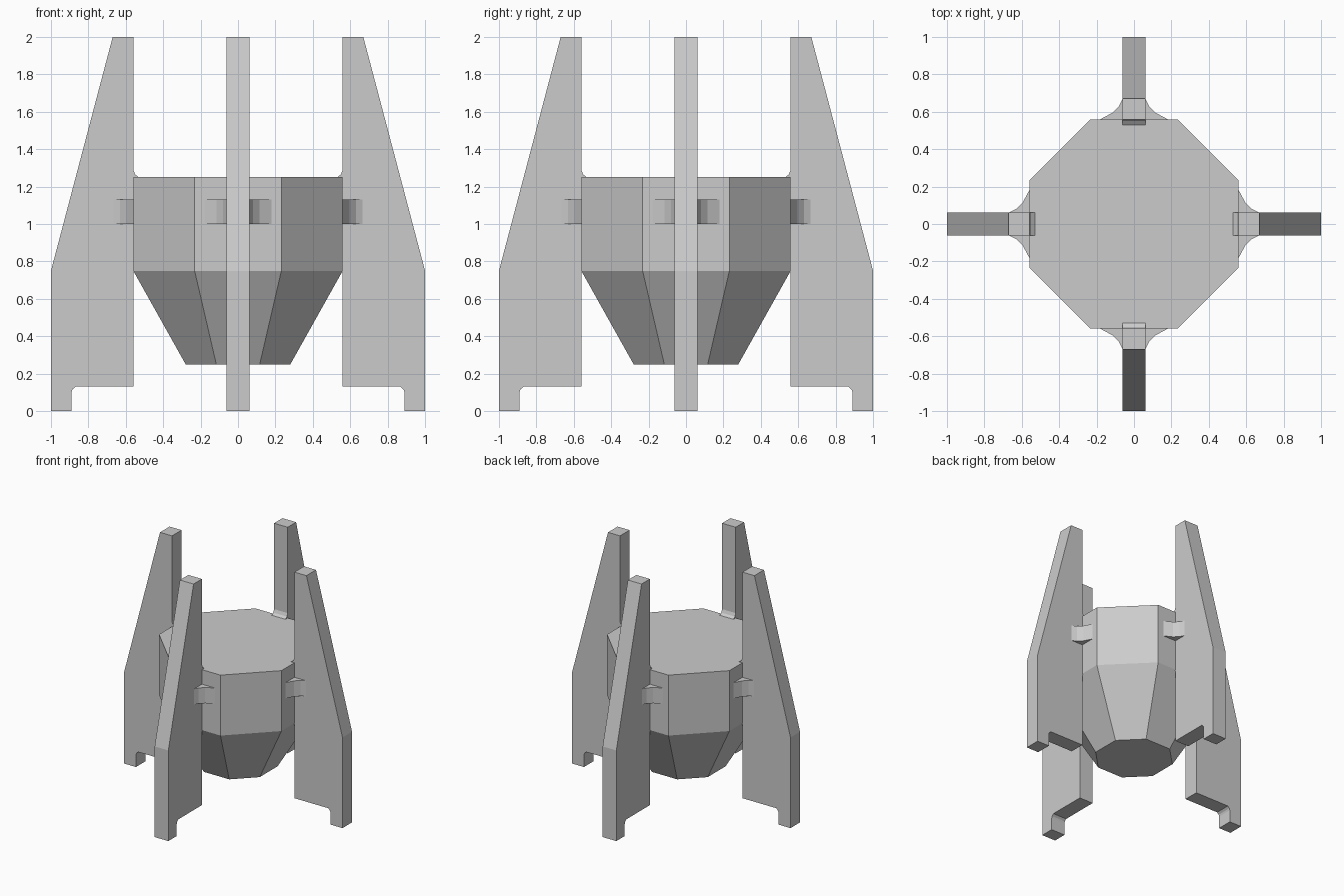
import bpy, bmesh, math
from mathutils import Matrix

if "Cube" in bpy.data.objects:
    bpy.data.objects.remove(bpy.data.objects["Cube"])


def finish(name, bm, angle=0.0):
    """Turn a bmesh into a named object, spun about the z axis."""
    bmesh.ops.transform(bm, matrix=Matrix.Rotation(angle, 4, 'Z'), verts=bm.verts)
    bmesh.ops.recalc_face_normals(bm, faces=bm.faces)
    mesh = bpy.data.meshes.new(name)
    bm.to_mesh(mesh)
    bm.free()
    obj = bpy.data.objects.new(name, mesh)
    bpy.context.collection.objects.link(obj)
    return obj


def prism(name, points, offset, angle):
    """Extrude a closed profile of 3D points by offset."""
    bm = bmesh.new()
    face = bm.faces.new([bm.verts.new(p) for p in points])
    ext = bmesh.ops.extrude_face_region(bm, geom=[face], use_keep_orig=True)
    moved = [v for v in ext['geom'] if isinstance(v, bmesh.types.BMVert)]
    bmesh.ops.translate(bm, vec=offset, verts=moved)
    return finish(name, bm, angle)


# Octagonal hull: (half width across flats, height) for each ring
bm = bmesh.new()
rings = []
for half, z in ((0.28, 0.25), (0.56, 0.75), (0.56, 1.25)):
    r = half / math.cos(math.pi / 8)
    rings.append([bm.verts.new((r * math.cos((i + 0.5) * math.pi / 4),
                                r * math.sin((i + 0.5) * math.pi / 4), z))
                  for i in range(8)])
for low, high in zip(rings, rings[1:]):
    for i in range(8):
        j = (i + 1) % 8
        bm.faces.new((low[i], low[j], high[j], high[i]))
bm.faces.new(rings[0])
bm.faces.new(rings[-1])
finish("hull", bm)

# Fin outline with a foot at the outer bottom corner and a small fillet on the hull
T = 0.0625
fin = [(0.56, 0.13), (0.87, 0.13), (0.885, 0.115), (0.89, 0.1), (0.89, 0), (1, 0),
       (1, 0.75), (0.67, 2), (0.56, 2), (0.56, 1.29), (0.55, 1.265), (0.53, 1.25),
       (0.53, 0.75), (0.56, 0.74)]
# Plan of the flared clamp that joins fin and hull
half_clamp = [(0.54, 0.19), (0.56, 0.18), (0.595, 0.115), (0.63, 0.08), (0.67, 0.06)]
clamp = half_clamp + [(x, -y) for x, y in reversed(half_clamp)]

for k, side in enumerate(("right", "back", "left", "front")):
    a = k * math.pi / 2
    prism(side + "_fin", [(x, -T, z) for x, z in fin], (0, 2 * T, 0), a)
    prism(side + "_clamp", [(x, y, 1.0) for x, y in clamp], (0, 0, 0.13), a)
